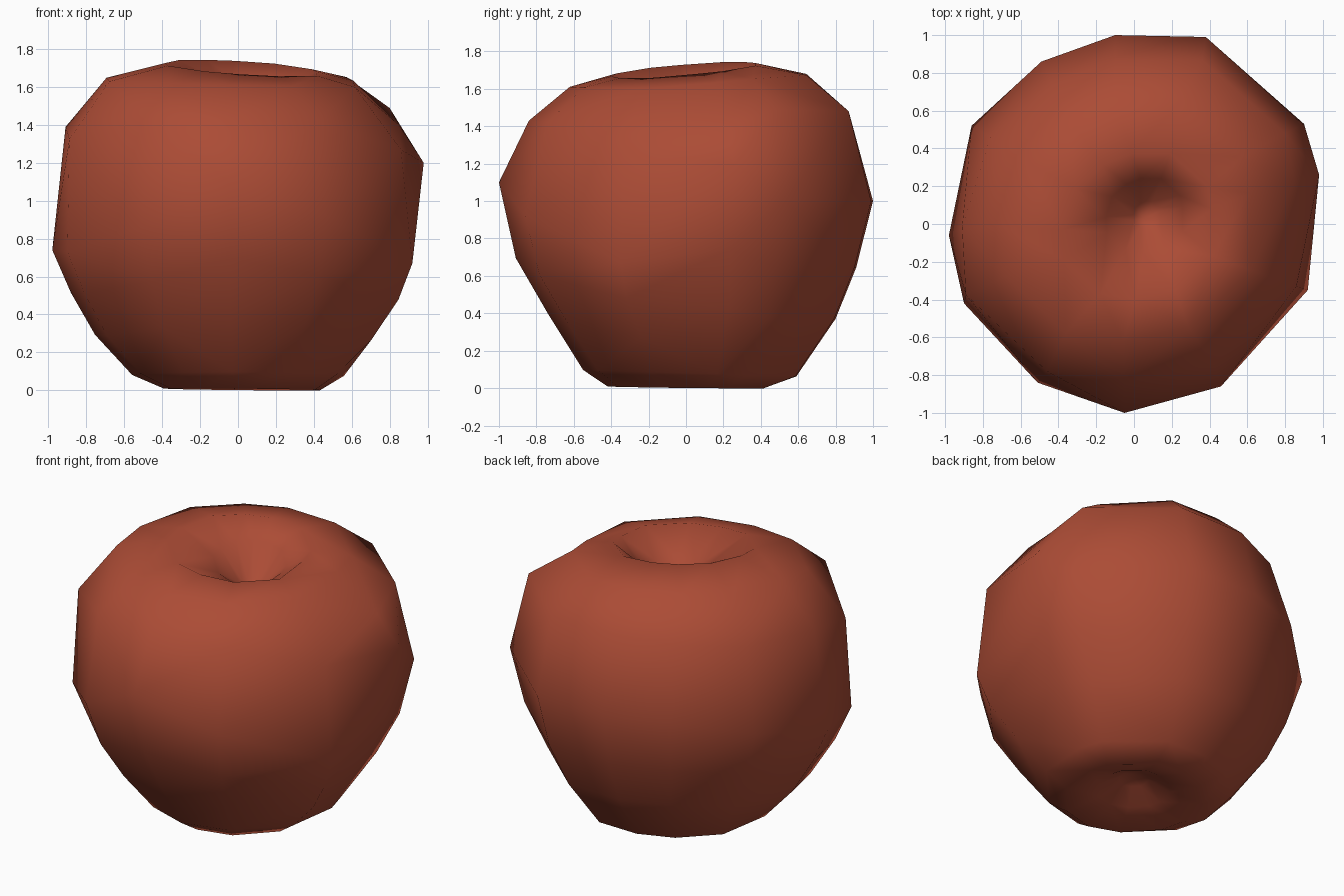
import bpy
import bmesh

# Uneven twelve-sided waist: x, y and height offset
WAIST = [(0.98, 0.26, 0.17), (0.90, 0.53, -0.03), (0.38, 0.99, -0.03),
         (-0.10, 1.00, -0.03), (-0.49, 0.86, -0.03), (-0.86, 0.52, -0.13),
         (-0.98, -0.06, -0.29), (-0.90, -0.42, -0.30), (-0.51, -0.84, -0.17),
         (-0.05, -1.00, 0.07), (0.46, -0.86, -0.11), (0.92, -0.35, -0.36)]

# Outline where the sides turn in to the shoulder
SHOULDER = [(0.85, 0.22, -0.02), (0.80, 0.48, 0.07), (0.36, 0.87, 0.06),
            (-0.10, 0.87, 0.06), (-0.43, 0.74, 0.03), (-0.76, 0.46, 0.00),
            (-0.91, -0.02, -0.03), (-0.89, -0.375, -0.095), (-0.46, -0.78, 0.01),
            (-0.05, -0.84, 0.01), (0.42, -0.74, 0.00), (0.86, -0.33, -0.15)]

# Rings from base dimple to stem pit:
# outline, scale, height, centre x, centre y, tilt x, tilt y, share of height offset
RINGS = [
    (WAIST, 0.09, 0.13, 0.02, 0.02, 0.00, 0.00, 0.0),
    (WAIST, 0.22, 0.06, 0.02, 0.02, 0.00, 0.00, 0.0),
    (WAIST, 0.42, 0.005, 0.02, 0.00, -0.01, -0.01, 0.0),
    (WAIST, 0.57, 0.08, 0.00, 0.02, 0.00, -0.03, 0.0),
    (WAIST, 0.77, 0.38, 0.00, 0.03, 0.00, 0.00, 0.3),
    (WAIST, 0.91, 0.66, 0.01, 0.00, 0.00, 0.00, 0.5),
    (WAIST, 1.00, 1.03, 0.00, 0.00, 0.00, 0.00, 1.0),
    (SHOULDER, 1.00, 1.42, 0.00, 0.00, 0.00, 0.00, 1.0),
    (SHOULDER, 0.74, 1.64, -0.02, 0.00, -0.02, 0.05, 0.1),
    (SHOULDER, 0.45, 1.70, 0.03, -0.02, -0.07, 0.09, 0.0),
    (SHOULDER, 0.23, 1.59, 0.06, 0.04, -0.20, 0.25, 0.0),
    (SHOULDER, 0.08, 1.45, 0.07, 0.05, 0.00, 0.00, 0.0),
]

skin = bpy.data.materials.new("apple_red")
skin.diffuse_color = (0.410, 0.072, 0.036, 1.0)

bm = bmesh.new()
loops = []
for outline, s, z, cx, cy, tx, ty, share in RINGS:
    loops.append([bm.verts.new((cx + s * x, cy + s * y,
                                z + s * (tx * x + ty * y) + share * dz))
                  for x, y, dz in outline])

# Skin between neighbouring rings
n = len(WAIST)
for low, high in zip(loops, loops[1:]):
    for i in range(n):
        j = (i + 1) % n
        bm.faces.new((low[i], low[j], high[j], high[i]))

# Close the base dimple and the stem pit with fans
for loop, z in ((loops[0], 0.15), (loops[-1], 1.42)):
    tip = bm.verts.new((0.05, 0.03, z))
    for i in range(n):
        bm.faces.new((loop[i], loop[(i + 1) % n], tip))

bmesh.ops.recalc_face_normals(bm, faces=bm.faces[:])
bmesh.ops.triangulate(bm, faces=bm.faces[:])
for face in bm.faces:
    face.smooth = True

mesh = bpy.data.meshes.new("apple_body")
bm.to_mesh(mesh)
bm.free()
mesh.materials.append(skin)
bpy.context.collection.objects.link(bpy.data.objects.new("apple_body", mesh))
